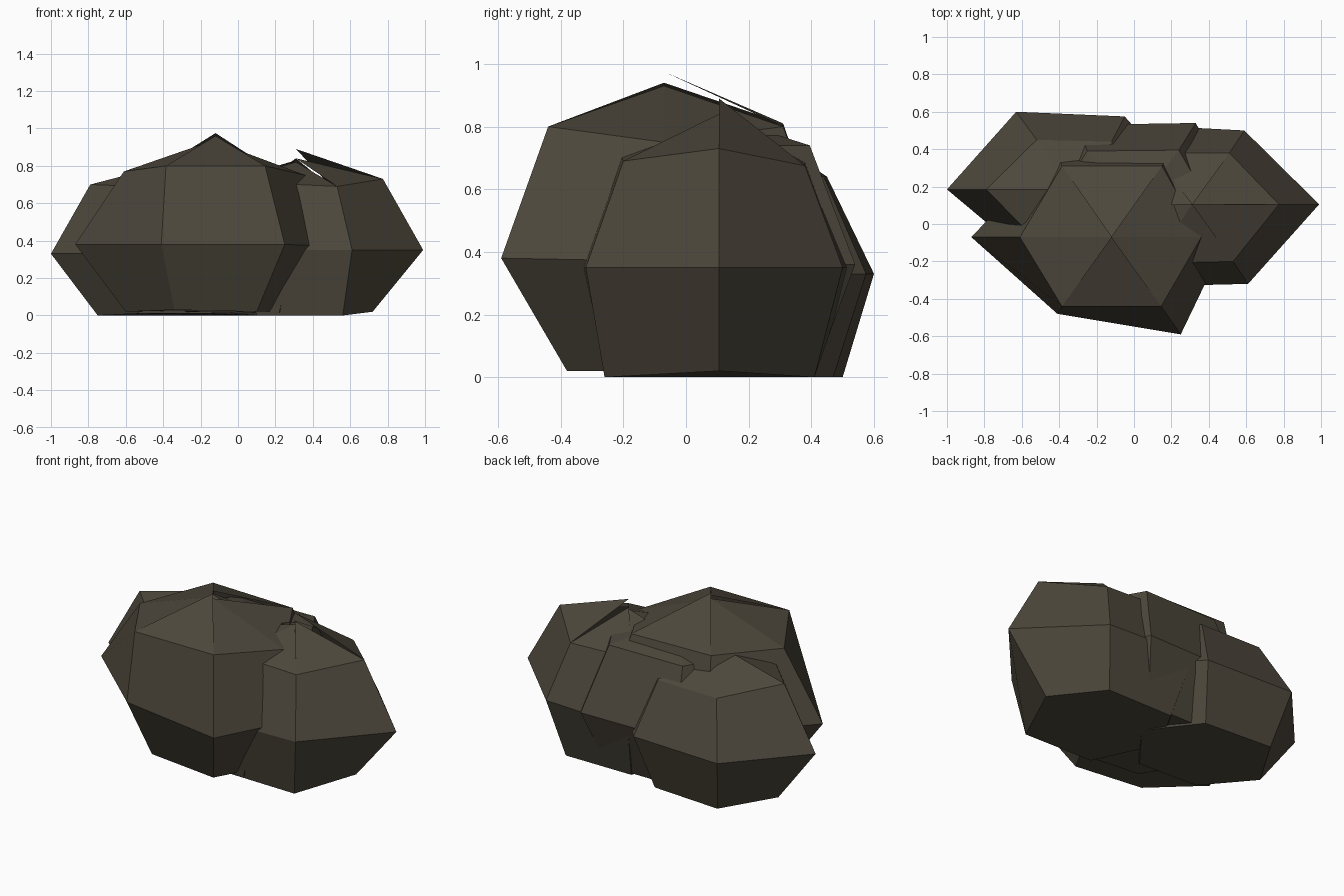
import bpy, bmesh

# One weathered stone colour for every boulder
stone = bpy.data.materials.new("dark_stone")
stone.diffuse_color = (0.075, 0.064, 0.045, 1)


def boulder(name, centre, low, mid, high, tips):
    """Six-sided boulder: three rings (x, y, z) from the right vertex counter-clockwise,
    with a cracked peak whose height differs for each of the six top facets."""
    bm = bmesh.new()
    rings = [[bm.verts.new(p) for p in ring] for ring in (low, mid, high)]
    for a, b in zip(rings, rings[1:]):
        for i in range(6):
            j = (i + 1) % 6
            bm.faces.new((a[i], a[j], b[j], b[i]))
    bm.faces.new(rings[0][::-1])
    for i in range(6):
        tip = bm.verts.new((*centre, tips[i]))
        bm.faces.new((rings[2][i], rings[2][(i + 1) % 6], tip))
    mesh = bpy.data.meshes.new(name)
    bm.to_mesh(mesh)
    bm.free()
    mesh.materials.append(stone)
    bpy.context.collection.objects.link(bpy.data.objects.new(name, mesh))


# Tallest boulder, front left of centre
boulder("main_boulder", (-0.12, -0.07),
        [(0.27, -0.07, 0.02), (0.12, 0.27, 0.02), (-0.36, 0.27, 0.02),
         (-0.60, -0.07, 0.02), (-0.34, -0.34, 0.03), (0.10, -0.38, 0.02)],
        [(0.50, -0.07, 0.37), (0.22, 0.46, 0.38), (-0.42, 0.40, 0.38),
         (-0.87, -0.07, 0.38), (-0.41, -0.48, 0.38), (0.25, -0.59, 0.38)],
        [(0.36, -0.07, 0.75), (0.15, 0.31, 0.80), (-0.385, 0.31, 0.81),
         (-0.61, -0.07, 0.77), (-0.385, -0.44, 0.80), (0.145, -0.44, 0.80)],
        [0.93, 0.975, 0.94, 0.94, 0.96, 0.93])

# Right boulder
boulder("right_boulder", (0.31, 0.105),
        [(0.72, 0.105, 0.02), (0.52, 0.41, 0.0), (0.08, 0.41, 0.0),
         (-0.10, 0.105, 0.02), (0.10, -0.25, 0.0), (0.56, -0.26, 0.0)],
        [(0.99, 0.105, 0.35), (0.59, 0.50, 0.35), (0.02, 0.53, 0.35),
         (-0.30, 0.105, 0.35), (0.02, -0.335, 0.35), (0.61, -0.32, 0.35)],
        [(0.775, 0.105, 0.73), (0.51, 0.38, 0.675), (0.10, 0.38, 0.69),
         (-0.12, 0.105, 0.70), (0.10, -0.21, 0.71), (0.53, -0.20, 0.69)],
        [0.89, 0.84, 0.83, 0.82, 0.82, 0.84])

# Left boulder, behind the main one
boulder("left_boulder", (-0.33, 0.185),
        [(0.10, 0.185, 0.0), (-0.12, 0.47, 0.0), (-0.56, 0.50, 0.0),
         (-0.75, 0.185, 0.0), (-0.53, -0.10, 0.01), (-0.14, -0.12, 0.01)],
        [(0.30, 0.185, 0.33), (-0.05, 0.575, 0.33), (-0.63, 0.60, 0.33),
         (-1.0, 0.185, 0.33), (-0.60, -0.15, 0.33), (-0.05, -0.20, 0.33)],
        [(0.10, 0.185, 0.68), (-0.12, 0.44, 0.64), (-0.52, 0.45, 0.64),
         (-0.79, 0.185, 0.70), (-0.53, -0.08, 0.69), (-0.10, -0.08, 0.68)],
        [0.82, 0.82, 0.82, 0.82, 0.82, 0.82])

# Low boulder filling the back
boulder("back_boulder", (0.0, 0.08),
        [(0.40, 0.08, 0.02), (0.24, 0.41, 0.01), (-0.22, 0.41, 0.01),
         (-0.40, 0.08, 0.02), (-0.22, -0.22, 0.02), (0.22, -0.26, 0.015)],
        [(0.58, 0.08, 0.36), (0.33, 0.54, 0.36), (-0.30, 0.53, 0.36),
         (-0.60, 0.08, 0.36), (-0.30, -0.30, 0.36), (0.30, -0.28, 0.36)],
        [(0.42, 0.08, 0.74), (0.24, 0.395, 0.74), (-0.25, 0.39, 0.74),
         (-0.45, 0.08, 0.74), (-0.25, -0.20, 0.74), (0.22, -0.20, 0.72)],
        [0.84, 0.84, 0.84, 0.84, 0.84, 0.84])
